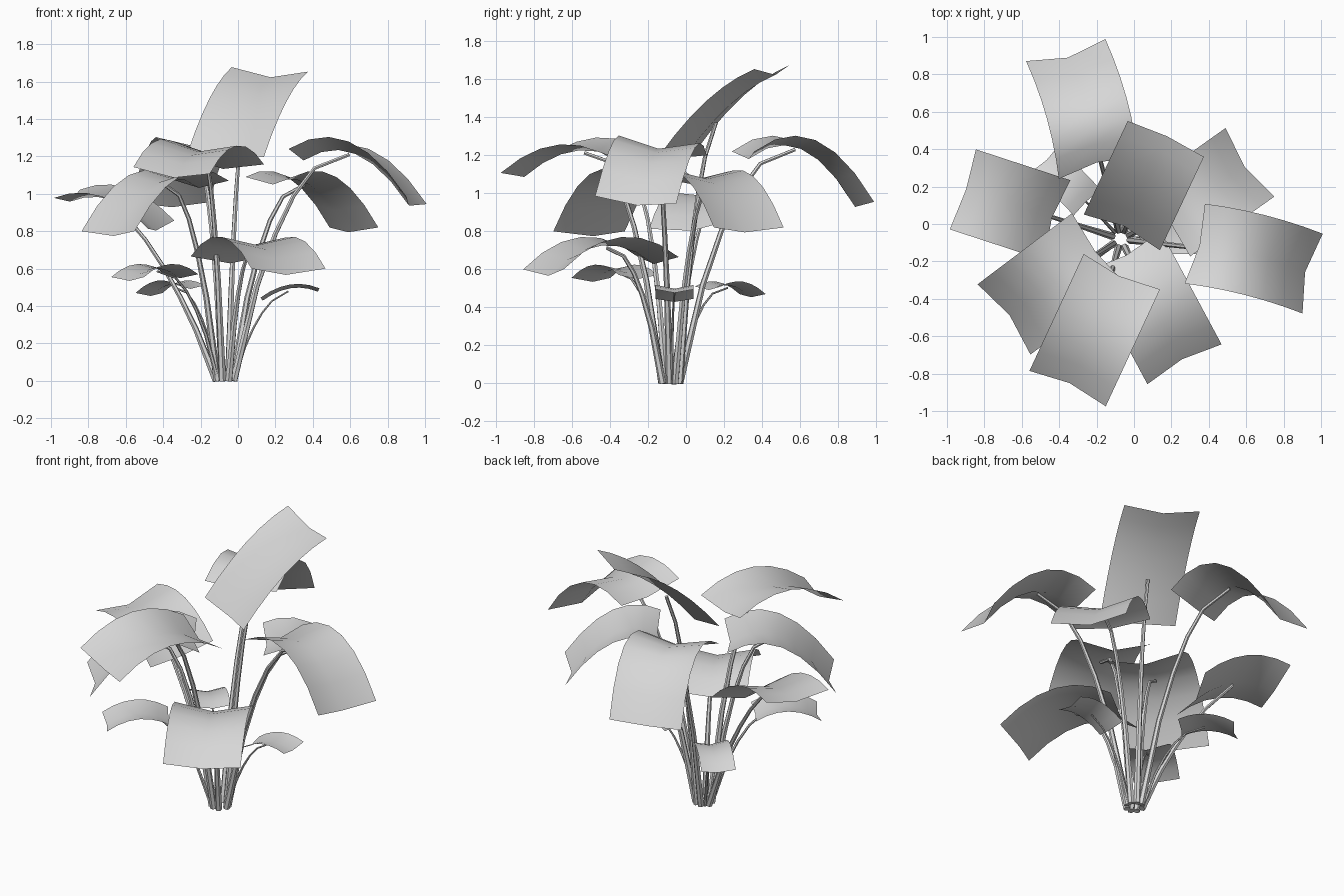
import bpy
import bmesh
from mathutils import Vector

old = bpy.data.objects.get("Cube")
if old:
    bpy.data.objects.remove(old, do_unlink=True)

grey = bpy.data.materials.new("pale_grey")
grey.use_nodes = True
COLOUR = (0.68, 0.68, 0.68, 1)
grey.diffuse_color = COLOUR
grey.node_tree.nodes["Principled BSDF"].inputs["Base Color"].default_value = COLOUR

UP = Vector((0, 0, 1))
ROOT = Vector((-0.07, -0.08, 0))
ROWS = 6


def arc(a, m, b, t):
    """Height of the parabola through start, middle and end."""
    return a * (1 - t) * (1 - 2 * t) + 4 * m * t * (1 - t) + b * t * (2 * t - 1)


def finish(obj):
    obj.data.materials.append(grey)
    bpy.ops.object.select_all(action='DESELECT')
    obj.select_set(True)
    bpy.context.view_layer.objects.active = obj


def make_leaf(name, base, tip, crest, width, cup, roll=0, bow=0, attach=0.45):
    """Arched card with a groove along its midrib; returns the stem's end."""
    base, tip = Vector(base), Vector(tip)
    run = tip - base
    run.z = 0
    side = run.cross(UP).normalized()
    half = side * width / 2 + UP * roll

    def spine(t):
        p = base.lerp(tip, t) + side * bow * 4 * t * (1 - t)
        p.z = arc(base.z, crest, tip.z, t)
        return p

    def groove(t, depth):
        normal = half.cross(spine(t + 0.01) - spine(t - 0.01)).normalized()
        return spine(t) - normal * depth

    bm = bmesh.new()
    rows = []
    for i in range(ROWS + 1):
        t = i / ROWS
        points = (spine(t) - half, groove(t, cup), spine(t) + half)
        rows.append([bm.verts.new(p) for p in points])
    for a, b in zip(rows, rows[1:]):
        for k in range(2):
            bm.faces.new((a[k], a[k + 1], b[k + 1], b[k]))
    mesh = bpy.data.meshes.new(name)
    bm.to_mesh(mesh)
    bm.free()
    obj = bpy.data.objects.new(name, mesh)
    bpy.context.collection.objects.link(obj)
    finish(obj)
    bpy.ops.object.shade_smooth()
    return groove(attach, cup + 0.014)


def make_stem(name, end, bend, thick):
    """Tapered stalk that rises steeply, then bows out under its leaf."""
    out = Vector((end.x - ROOT.x, end.y - ROOT.y, 0))
    start = ROOT + out.normalized() * 0.048
    curve = bpy.data.curves.new(name, 'CURVE')
    curve.dimensions = '3D'
    curve.bevel_depth = thick
    curve.bevel_resolution = 1
    curve.use_fill_caps = True
    steps = ((0, 0), (0.2, 0.42), (0.36, 0.65), (0.52, 0.82), (0.7, 0.94), (1, 1))
    line = curve.splines.new('POLY')
    line.points.add(len(steps) - 1)
    for point, (u, h) in zip(line.points, steps):
        p = start.lerp(end, u)
        p.z = end.z * (u + (h - u) * bend)
        point.co = (*p, 1)
        point.radius = 1 - 0.5 * h
    obj = bpy.data.objects.new(name, curve)
    bpy.context.collection.objects.link(obj)
    finish(obj)
    bpy.ops.object.convert(target='MESH')
    bpy.ops.object.shade_smooth_by_angle()


# name, stem bend, stem radius, then base, tip, crest height, width, groove depth
LEAVES = (
    ("tall_back", 0.7, 0.02, (-0.065, -0.045, 1.21), (0.17, 0.455, 1.665), 1.5, 0.45, 0.045,
     -0.012, 0, 0.33),
    ("back", 1.0, 0.02, (-0.19, 0.30, 1.22), (-0.365, 0.93, 0.955), 1.28, 0.44, 0.05, 0, 0.025),
    ("left_side", 1.0, 0.02, (0.325, -0.105, 1.22), (0.955, -0.265, 0.965), 1.26, 0.44, 0.05,
     0.02, -0.02),
    ("front", 1.1, 0.02, (-0.065, -0.255, 1.175), (-0.355, -0.88, 1.125), 1.275, 0.45, 0.05, 0.018),
    ("back_left", 1.0, 0.02, (0.17, 0.01, 1.09), (0.62, 0.33, 0.82), 1.09, 0.45, 0.045),
    ("front_right", 1.0, 0.02, (-0.19, -0.13, 1.07), (-0.695, -0.51, 0.8), 1.1, 0.47, 0.045),
    ("right_side", 0.4, 0.02, (-0.41, 0.02, 0.835), (-0.915, 0.185, 1.0), 1.01, 0.45, 0.045, 0.022),
    ("front_left", 1.0, 0.02, (-0.055, -0.145, 0.665), (0.27, -0.75, 0.6), 0.77, 0.45, 0.045),
    ("low_front_right", 1.0, 0.012, (-0.3, -0.25, 0.57), (-0.59, -0.5, 0.555), 0.625, 0.27, 0.025),
    ("low_back_right", 1.0, 0.01, (-0.25, 0.115, 0.51), (-0.475, 0.35, 0.47), 0.535, 0.2, 0.02),
    ("low_left", 0.8, 0.01, (0.12, -0.06, 0.445), (0.435, -0.06, 0.495), 0.515, 0.2, 0.02),
)

for name, bend, thick, *shape in LEAVES:
    end = make_leaf(name + "_leaf", *shape)
    make_stem(name + "_stem", end, bend, thick)
